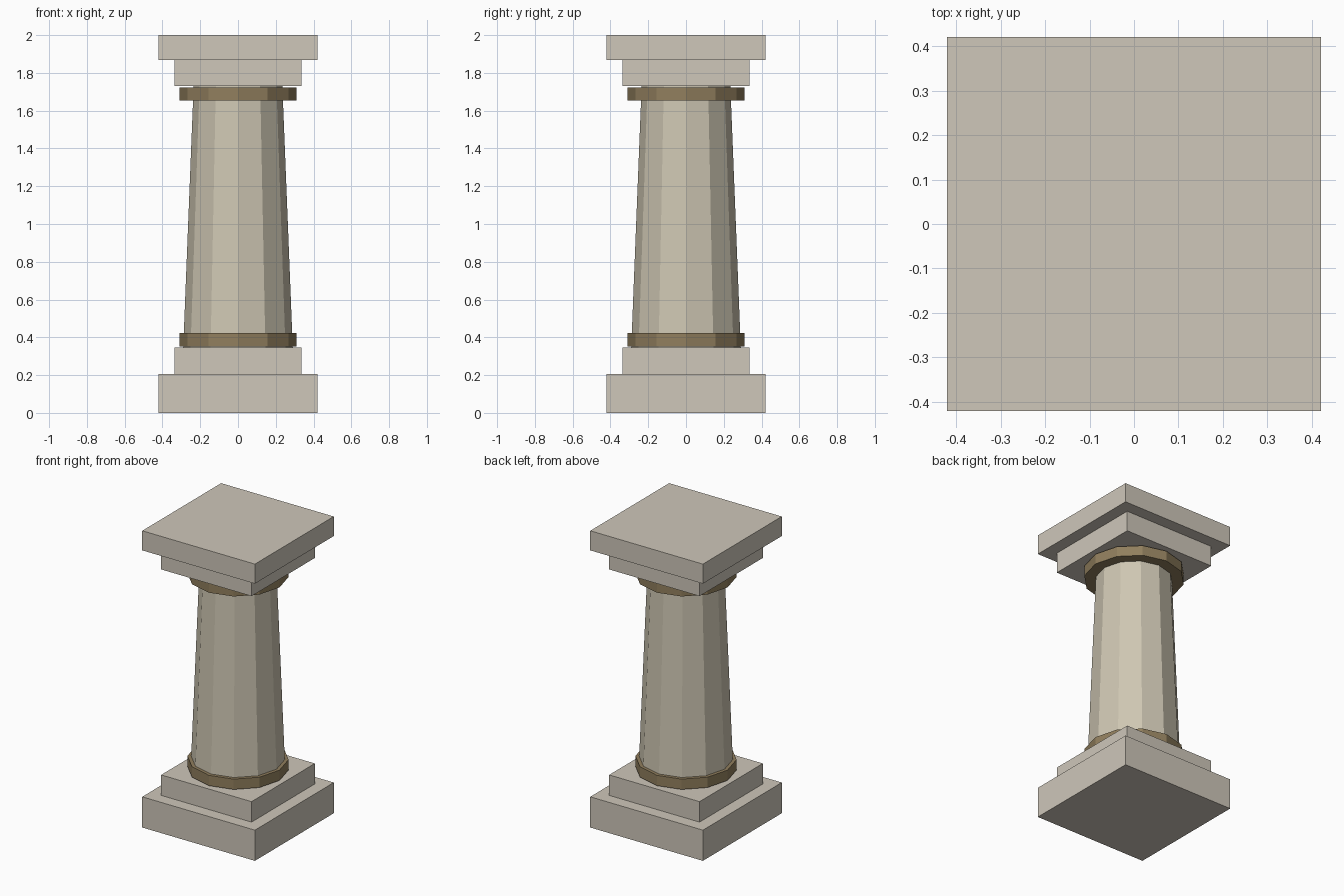
import bpy

if "Cube" in bpy.data.objects:
    bpy.data.objects.remove(bpy.data.objects["Cube"])


def material(name, rgb):
    m = bpy.data.materials.new(name)
    m.diffuse_color = (*rgb, 1)
    m.use_nodes = True
    m.node_tree.nodes["Principled BSDF"].inputs["Base Color"].default_value = m.diffuse_color
    return m


stone = material("stone", (0.62, 0.57, 0.49))
shaft_stone = material("shaft_stone", (0.62, 0.57, 0.45))
bronze = material("bronze", (0.28, 0.21, 0.11))


def finish(name, mat):
    ob = bpy.context.object
    ob.name = name
    ob.data.materials.append(mat)
    return ob


def slab(name, half, z0, z1):
    bpy.ops.mesh.primitive_cube_add(size=1, location=(0, 0, (z0 + z1) / 2))
    bpy.context.object.scale = (2 * half, 2 * half, z1 - z0)
    bpy.ops.object.transform_apply(location=False, rotation=False, scale=True)
    finish(name, stone)


def drum(name, r0, r1, z0, z1, mat):
    # twelve flat sides, corners on the axes
    bpy.ops.mesh.primitive_cone_add(vertices=12, radius1=r0, radius2=r1,
                                    depth=z1 - z0, location=(0, 0, (z0 + z1) / 2))
    finish(name, mat)


# Stepped square base
slab("base_plinth", 0.42, 0.0, 0.207)
slab("base_step", 0.337, 0.207, 0.345)

# Tapered shaft with a collar at each end
drum("shaft", 0.29, 0.235, 0.345, 1.73, shaft_stone)
drum("lower_collar", 0.31, 0.31, 0.352, 0.422, bronze)
drum("upper_collar", 0.31, 0.31, 1.653, 1.722, bronze)

# Stepped square capital
slab("capital_step", 0.337, 1.73, 1.868)
slab("capital_slab", 0.42, 1.868, 2.0)
